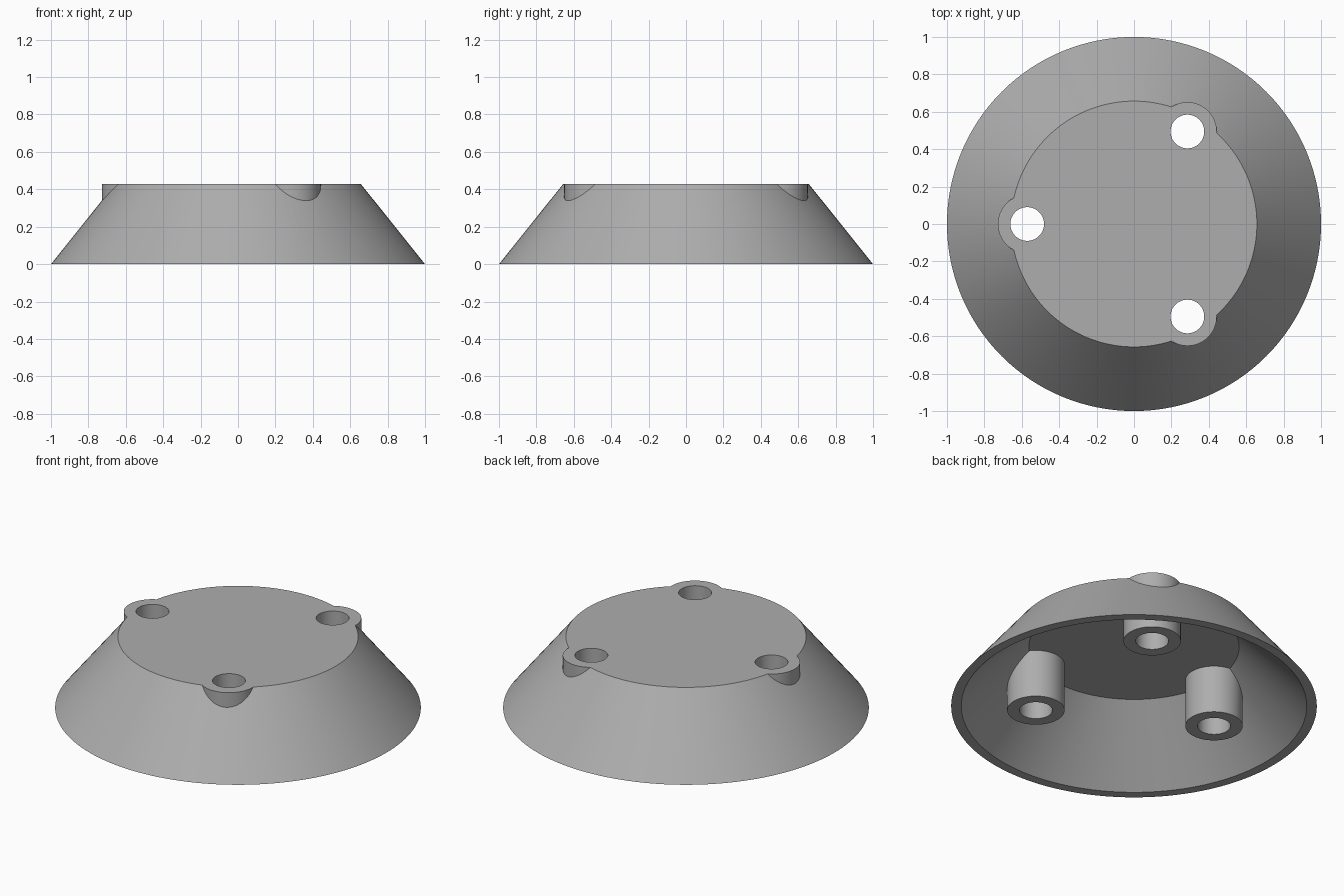
import bpy
import math

# Remove the default object
cube = bpy.data.objects.get("Cube")
if cube:
    bpy.data.objects.remove(cube, do_unlink=True)

# Dimensions
HEIGHT, BASE_R, TOP_R = 0.428, 1.0, 0.657
CEILING, INNER_BASE_R, INNER_TOP_R = 0.373, 0.945, 0.575
BOSS_BOTTOM, BOSS_R, HOLE_R, BOSS_RING = 0.085, 0.157, 0.09, 0.571

grey = bpy.data.materials.new("plain grey")
grey.use_nodes = True
colour = (0.42, 0.42, 0.42, 1.0)
grey.diffuse_color = colour
grey.node_tree.nodes["Principled BSDF"].inputs["Base Color"].default_value = colour


def frustum(name, r_low, r_high, z_low, z_high, x=0.0, y=0.0, sides=128):
    """Upright round solid between two heights."""
    bpy.ops.mesh.primitive_cone_add(
        vertices=sides, radius1=r_low, radius2=r_high, depth=z_high - z_low,
        location=(x, y, (z_low + z_high) / 2))
    obj = bpy.context.object
    obj.name = name
    obj.data.materials.append(grey)
    return obj


def combine(target, tool, operation):
    """Apply a boolean and discard the tool."""
    tool.hide_render = True
    mod = target.modifiers.new(operation.title(), 'BOOLEAN')
    mod.operation = operation
    mod.solver = 'EXACT'
    mod.object = tool
    bpy.context.view_layer.objects.active = target
    bpy.ops.object.modifier_apply(modifier=mod.name)
    bpy.data.objects.remove(tool, do_unlink=True)


# Hollow conical shell, open underneath
body = frustum("conical_base", BASE_R, TOP_R, 0, HEIGHT)
below = -0.1
slope = (INNER_BASE_R - INNER_TOP_R) / CEILING
cavity = frustum("cavity_cutter", INNER_BASE_R - slope * below, INNER_TOP_R,
                 below, CEILING)
combine(body, cavity, 'DIFFERENCE')

# Three screw bosses, then their through holes
spots = [(BOSS_RING * math.cos(a), BOSS_RING * math.sin(a))
         for a in (math.pi / 3, math.pi, -math.pi / 3)]
for x, y in spots:
    boss = frustum("screw_boss", BOSS_R, BOSS_R, BOSS_BOTTOM, HEIGHT, x, y, 64)
    combine(body, boss, 'UNION')
for x, y in spots:
    hole = frustum("hole_cutter", HOLE_R, HOLE_R, below, HEIGHT - below, x, y, 64)
    combine(body, hole, 'DIFFERENCE')

# Smooth round walls with crisp edges
bpy.ops.object.select_all(action='DESELECT')
body.select_set(True)
bpy.context.view_layer.objects.active = body
bpy.ops.object.shade_smooth_by_angle(angle=math.radians(25))
